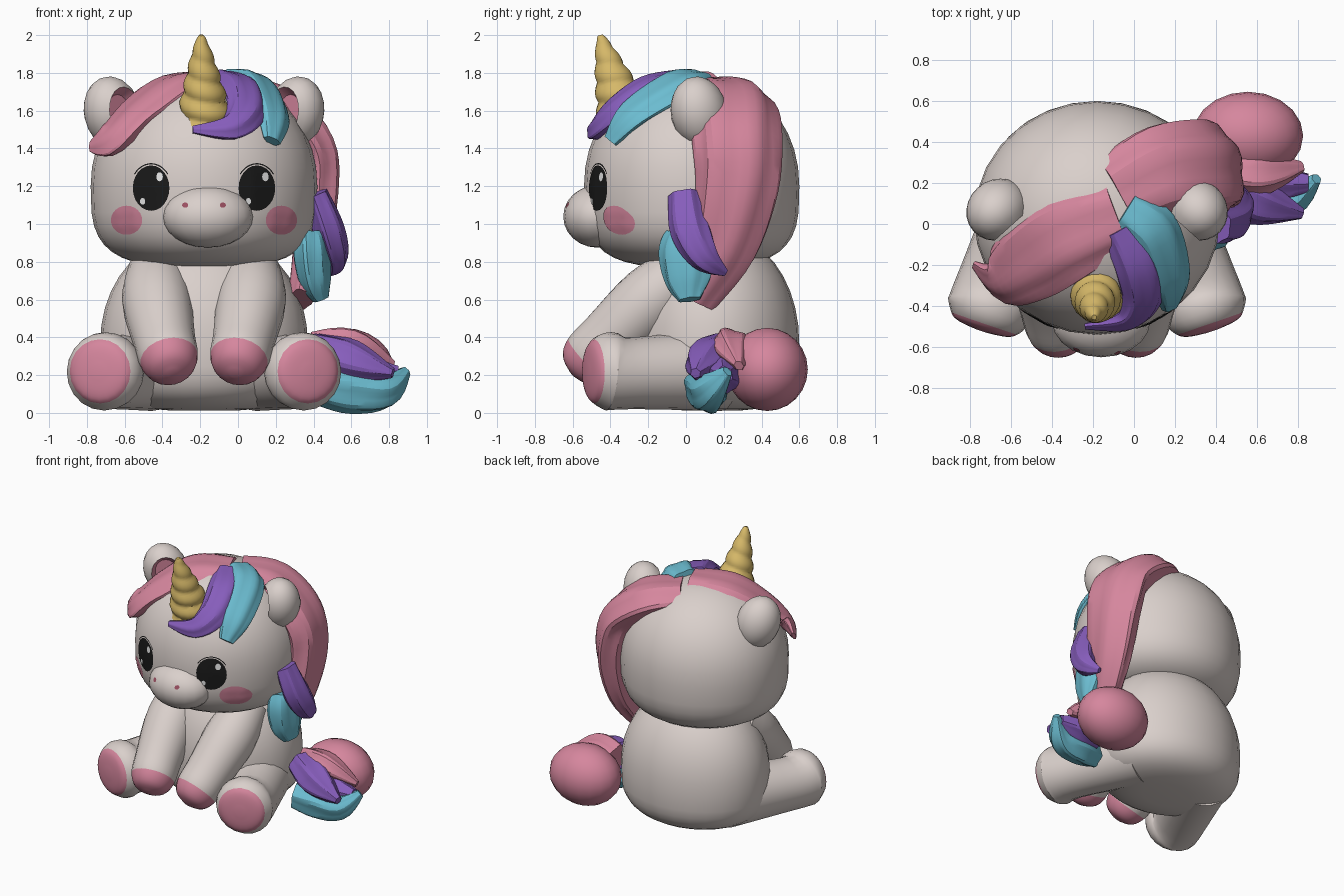
import bpy, bmesh, math
from mathutils import Vector, Matrix
from mathutils.bvhtree import BVHTree

if "Cube" in bpy.data.objects:
    bpy.data.objects.remove(bpy.data.objects["Cube"])

CX = -0.18  # symmetry plane of the head and body


def material(name, *rgb):
    m = bpy.data.materials.new(name)
    m.use_nodes = True
    m.diffuse_color = (*rgb, 1)
    m.node_tree.nodes["Principled BSDF"].inputs["Base Color"].default_value = (*rgb, 1)
    return m


CREAM = material("cream", 0.7, 0.63, 0.6)
PINK = material("pink", 0.67, 0.24, 0.34)
PURPLE = material("purple", 0.24, 0.11, 0.5)
CYAN = material("cyan", 0.15, 0.51, 0.64)
GOLD = material("gold", 0.67, 0.48, 0.14)
BLACK = material("black", 0.01, 0.01, 0.01)
WHITE = material("white", 0.8, 0.8, 0.8)
DARK_PINK = material("dark pink", 0.33, 0.08, 0.12)


def finish(name, bm, *mats, angle=35):
    bmesh.ops.recalc_face_normals(bm, faces=bm.faces)
    mesh = bpy.data.meshes.new(name)
    bm.to_mesh(mesh)
    bm.free()
    for m in mats:
        mesh.materials.append(m)
    ob = bpy.data.objects.new(name, mesh)
    bpy.context.collection.objects.link(ob)
    bpy.ops.object.select_all(action='DESELECT')
    ob.select_set(True)
    bpy.context.view_layer.objects.active = ob
    bpy.ops.object.shade_smooth_by_angle(angle=math.radians(angle))
    return ob


def circle(sides):
    return [math.tau * i / sides for i in range(sides)]


def spline(rows, steps):
    """Smooth curve through rows of numbers of any length."""
    rows = [Vector(r) for r in rows]
    out = []
    for i in range(len(rows) - 1):
        a, b, c, d = rows[max(i - 1, 0)], rows[i], rows[i + 1], rows[min(i + 2, len(rows) - 1)]
        for k in range(steps):
            t = k / steps
            out.append(b + (c - a) * (t / 2) + (a * 2 - b * 5 + c * 4 - d) * (t * t / 2)
                       + (b * 3 - a - c * 3 + d) * (t ** 3 / 2))
    return out + [rows[-1]]


def skin(name, rings, *mats, tip_from=math.inf, angle=35):
    """Closed surface through rings; bands from tip_from on take the second material."""
    bm = bmesh.new()
    loops = [[bm.verts.new(p) for p in ring] for ring in rings]
    for k, (low, high) in enumerate(zip(loops, loops[1:])):
        for i in range(len(low)):
            f = bm.faces.new((low[i - 1], low[i], high[i], high[i - 1]))
            f.material_index = int(k >= tip_from)
    bm.faces.new(loops[0])
    bm.faces.new(loops[-1]).material_index = int(tip_from < len(loops))
    return finish(name, bm, *mats, angle=angle)


def egg(name, cy, middle, up, down, rx, ry, flatness):
    """Rounded form with a domed top and a flatter underside."""
    rings = []
    for k in range(1, 20):
        a = math.pi * (k / 20 - 0.5)
        power = 2 / (flatness if a < 0 else 2.1)
        r = math.cos(a) ** power
        z = middle + math.copysign(abs(math.sin(a)) ** power, a) * (down if a < 0 else up)
        rings.append([(CX + rx * r * math.cos(b), cy + ry * r * math.sin(b), z) for b in circle(28)])
    return skin(name, rings, CREAM)


def tube(name, rows, *mats, centre=None, ridge=0.0, steps=4, sides=20, tip=math.inf, angle=35):
    """Sweep along rows of x, y, z, half width, half thickness."""
    pts = spline(rows, steps)
    pos = [Vector(p[:3]) for p in pts]
    rings = []
    for k, p in enumerate(pts):
        tangent = (pos[min(k + 1, len(pos) - 1)] - pos[max(k - 1, 0)]).normalized()
        out = pos[k] - Vector(centre) if centre else Vector((0, 0, 1))
        side = tangent.cross(out).normalized()
        out = side.cross(tangent)
        rings.append([pos[k] + (side * p[3] * math.cos(a) + out * p[4] * math.sin(a))
                      * (1 + ridge * math.cos(a * 6 + k * 0.12)) for a in circle(sides)])
    return skin(name, rings, *mats, tip_from=tip * steps, angle=angle)


def limb(name, s, dome, *rows):
    """Round limb through rows of x, y, z, radius, closed by a pink dome."""
    rows = [(Vector((CX + s * x, y, z)), r) for x, y, z, r in rows]
    tip = len(rows) - 1
    end, radius = rows[-1]
    ahead = (end - rows[-2][0]).normalized() * dome
    for a in (math.radians(45), math.radians(80)):
        rows.append((end + ahead * math.sin(a), radius * math.cos(a)))
    tube(name, [(*p, r, r) for p, r in rows], CREAM, PINK, tip=tip)


def lock(name, mat, centre, width, thick, *path, taper=0.98):
    """Grooved strand of hair, fullest before the middle; a lower taper ends blunter."""
    rows = []
    for i, p in enumerate(path):
        f = math.sin(math.pi * (0.3 + (taper - 0.3) * i / (len(path) - 1)))
        rows.append((*p, width * f, thick * f))
    tube(name, rows, mat, centre=centre, ridge=0.07, steps=5, sides=30, angle=25)


def ball(name, centre, radii, mat):
    bm = bmesh.new()
    bmesh.ops.create_uvsphere(bm, u_segments=20, v_segments=12, radius=1)
    bmesh.ops.transform(bm, verts=bm.verts, matrix=Matrix.Translation(centre) @ Matrix.Diagonal((*radii, 1)))
    return finish(name, bm, mat)


def decal(name, ob, x, z, rx, rz, mat, lift=0.005, inner=0.0, start=0, end=360):
    """Thin painted oval or arc laid on the front of a surface."""
    tree = BVHTree.FromPolygons([v.co for v in ob.data.vertices], [p.vertices for p in ob.data.polygons])
    bm = bmesh.new()
    grid = []
    for r in range(5):
        f = inner + (1 - inner) * r / 4
        row = []
        for i in range(25):
            a = math.radians(start + (end - start) * i / 24)
            ray = Vector((x + rx * f * math.cos(a), -2, z + rz * f * math.sin(a)))
            row.append(bm.verts.new(tree.ray_cast(ray, Vector((0, 1, 0)))[0] - Vector((0, lift, 0))))
        grid.append(row)
    for low, high in zip(grid, grid[1:]):
        for i in range(24):
            bm.faces.new((low[i], low[i + 1], high[i + 1], high[i]))
    bmesh.ops.remove_doubles(bm, verts=bm.verts, dist=0.0002)
    return finish(name, bm, mat)


# Head, body and muzzle
head = egg("head", 0.03, 1.2, 0.59, 0.43, 0.6, 0.57, 3.3)
egg("body", 0.14, 0.36, 0.6, 0.35, 0.55, 0.46, 3.3)
muzzle = ball("muzzle", (CX + 0.02, -0.47, 1.04), (0.24, 0.18, 0.165), CREAM)

# Parts in mirrored pairs
for s, label in ((1, "left"), (-1, "right")):
    limb(label + "_front_leg", s, 0.12, (0.25, 0.02, 0.76, 0.15), (0.25, -0.18, 0.6, 0.185),
         (0.21, -0.41, 0.385, 0.165), (0.185, -0.515, 0.285, 0.155))
    limb(label + "_hind_leg", s, 0.04, (0.28, 0.18, 0.23, 0.22), (0.49, -0.28, 0.21, 0.19),
         (0.525, -0.41, 0.22, 0.208), (0.55, -0.485, 0.22, 0.17))

    # Cupped ear with a pink hollow
    bm = bmesh.new()
    bmesh.ops.create_uvsphere(bm, u_segments=20, v_segments=12, radius=1)
    bmesh.ops.rotate(bm, verts=bm.verts, matrix=Matrix.Rotation(math.radians(90), 3, 'X'))
    for f in bm.faces:
        f.material_index = int(f.calc_center_median().y < -0.78)
    for v in bm.verts:
        if v.co.y < -0.8:
            v.co.y = -0.35
    pose = (Matrix.Translation((CX, 0, 0)) @ Matrix.Diagonal((s, 1, 1, 1))
            @ Matrix.Translation((0.485, 0.07, 1.59)) @ Matrix.Rotation(math.radians(-42), 4, 'Z')
            @ Matrix.Rotation(math.radians(18), 4, 'Y') @ Matrix.Diagonal((0.155, 0.145, 0.195, 1)))
    bmesh.ops.transform(bm, verts=bm.verts, matrix=pose)
    finish(label + "_ear", bm, CREAM, PINK)

    # Face details
    ex, ez = CX + s * 0.28, 1.19
    decal(label + "_eye", head, ex, ez, 0.097, 0.12, BLACK)
    decal(label + "_lash", head, ex, ez, 0.11, 0.132, BLACK, inner=0.95, start=35, end=145)
    decal(label + "_eye_glint_upper", head, ex + 0.045, ez + 0.06, 0.017, 0.024, WHITE, lift=0.009)
    decal(label + "_eye_glint_lower", head, ex - 0.045, ez - 0.07, 0.014, 0.018, WHITE, lift=0.009)
    decal(label + "_cheek", head, CX + s * 0.41, 1.02, 0.083, 0.077, PINK)
    decal(label + "_nostril", muzzle, CX + s * 0.1, 1.1, 0.016, 0.014, DARK_PINK)

# Spiral horn leaning forward
base, peak = Vector((-0.175, -0.32, 1.55)), Vector((-0.195, -0.455, 2))
rings = []
for k in range(37):
    t = k / 36
    ring = []
    for a in circle(18):
        r = (0.135 * (1 - t) ** 0.75 + 0.012) * (0.9 + 0.15 * abs(math.sin(math.pi * t * 4.5 + a / 2)))
        ring.append(base.lerp(peak, t) + Vector((math.cos(a), math.sin(a), 0.3 * math.sin(a))) * r)
    rings.append(ring)
skin("horn", rings, GOLD)

# Forelocks
crown = (CX, 0.02, 1.25)
lock("forelock_pink", PINK, crown, 0.21, 0.085, (-0.08, 0.04, 1.74), (-0.33, -0.06, 1.71),
     (-0.51, -0.18, 1.59), (-0.66, -0.27, 1.46), (-0.78, -0.2, 1.41), taper=0.95)
lock("forelock_purple", PURPLE, crown, 0.11, 0.07, (-0.07, -0.02, 1.76), (0.02, -0.2, 1.71),
     (0.045, -0.36, 1.6), (-0.04, -0.47, 1.51), (-0.24, -0.5, 1.5), taper=0.94)
lock("forelock_cyan", CYAN, crown, 0.125, 0.065, (-0.04, 0.07, 1.76), (0.1, -0.04, 1.73),
     (0.18, -0.28, 1.58), (0.18, -0.4, 1.44), taper=0.87)

# Mane falling down the left side
neck = (CX, 0.1, 0.9)
lock("mane_pink", PINK, neck, 0.23, 0.13, (-0.08, 0.14, 1.68), (0.14, 0.25, 1.63),
     (0.35, 0.27, 1.45), (0.41, 0.27, 1.2), (0.39, 0.2, 0.88), (0.33, 0.05, 0.6), taper=0.84)
lock("mane_purple", PURPLE, neck, 0.1, 0.08, (0.41, -0.01, 1.16), (0.48, 0.02, 0.97),
     (0.52, 0.1, 0.82), (0.49, 0.21, 0.74), taper=0.94)
lock("mane_cyan", CYAN, neck, 0.14, 0.09, (0.38, 0.01, 0.95), (0.39, 0, 0.85),
     (0.41, 0.01, 0.7), (0.44, 0.02, 0.6), taper=0.86)

# Tail puff and its locks
rump = (0.52, 0.42, 0.18)
ball("tail_puff", (0.555, 0.43, 0.23), (0.27, 0.215, 0.22), PINK)
lock("tail_pink", PINK, rump, 0.1, 0.13, (0.4, 0.28, 0.33), (0.6, 0.25, 0.33), (0.82, 0.28, 0.25), taper=0.93)
lock("tail_purple", PURPLE, rump, 0.12, 0.12, (0.4, 0.2, 0.33), (0.6, 0.11, 0.27), (0.82, 0.05, 0.21), taper=0.93)
lock("tail_purple_inner", PURPLE, rump, 0.1, 0.1, (0.5, 0.2, 0.2), (0.66, 0.2, 0.2), (0.85, 0.2, 0.2), taper=0.85)
lock("tail_cyan", CYAN, rump, 0.12, 0.1, (0.44, 0.07, 0.14), (0.6, 0.11, 0.12),
     (0.78, 0.13, 0.12), (0.89, 0.22, 0.22), taper=0.92)
